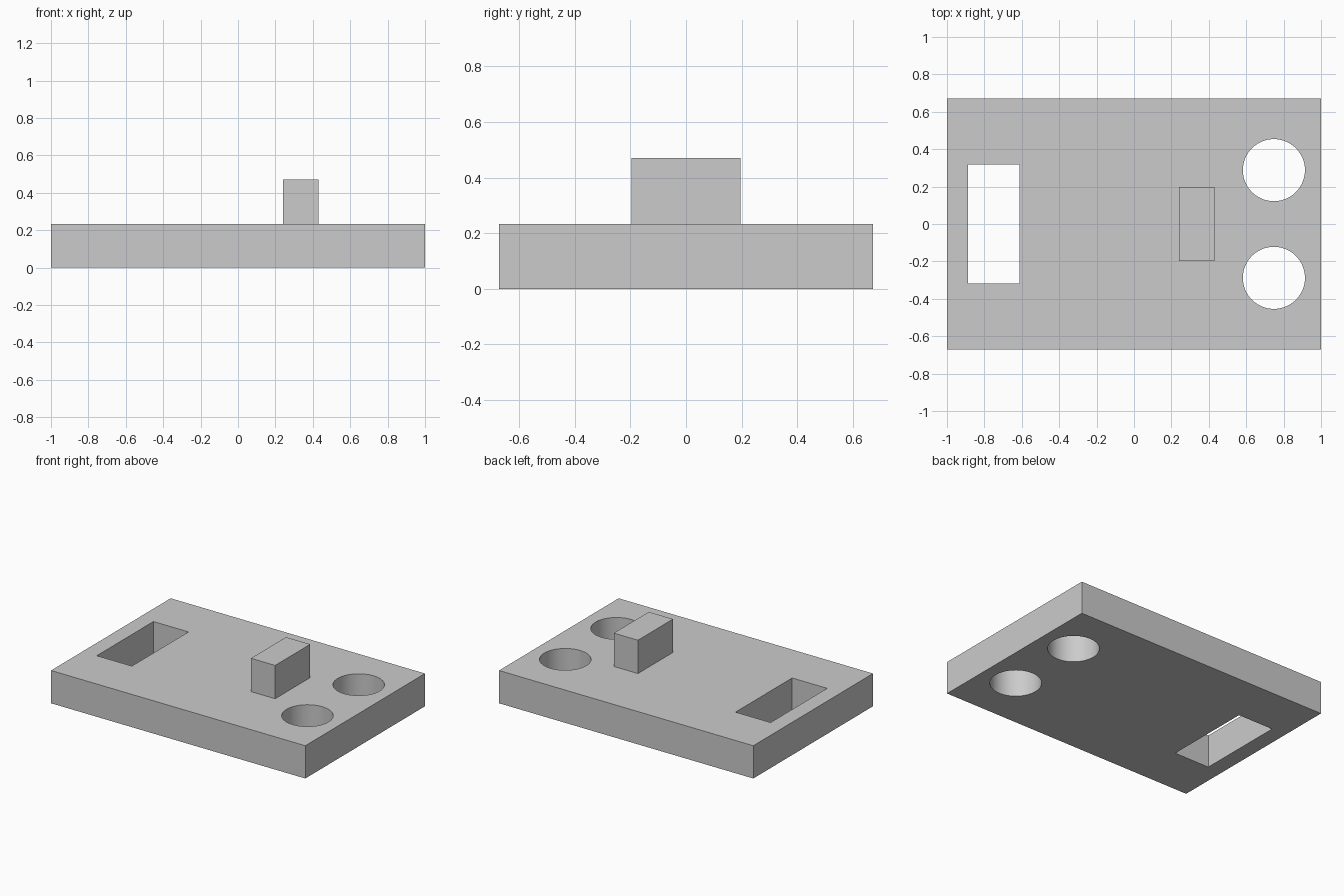
import bpy

if "Cube" in bpy.data.objects:
    bpy.data.objects.remove(bpy.data.objects["Cube"])

grey = bpy.data.materials.new("plain grey")
grey.diffuse_color = (0.6, 0.6, 0.6, 1)
grey.use_nodes = True
grey.node_tree.nodes["Principled BSDF"].inputs["Base Color"].default_value = grey.diffuse_color


def box(name, x0, x1, half_y, z0, z1):
    bpy.ops.mesh.primitive_cube_add(size=1, location=((x0 + x1) / 2, 0, (z0 + z1) / 2))
    ob = bpy.context.object
    ob.name = name
    ob.scale = (x1 - x0, 2 * half_y, z1 - z0)
    bpy.ops.object.transform_apply(location=False, rotation=False, scale=True)
    ob.data.materials.append(grey)
    return ob


def cylinder(name, x, y, radius):
    bpy.ops.mesh.primitive_cylinder_add(vertices=64, radius=radius, depth=1, location=(x, y, 0.1))
    ob = bpy.context.object
    ob.name = name
    ob.data.materials.append(grey)
    return ob


# Base plate
plate = box("base_plate", -1, 1, 0.672, 0, 0.233)

# Rectangular slot and two round through holes
cutters = [box("slot_cutter", -0.888, -0.612, 0.318, -0.4, 0.6)]
cutters += [cylinder("hole_cutter", 0.748, side * 0.288, 0.166) for side in (-1, 1)]
for cutter in cutters:
    cutter.hide_render = True
    mod = plate.modifiers.new("cut", 'BOOLEAN')
    mod.operation = 'DIFFERENCE'
    mod.solver = 'EXACT'
    mod.object = cutter

# Apply the cuts, drop the cutters, smooth the round walls
bpy.ops.object.select_all(action='DESELECT')
plate.select_set(True)
bpy.context.view_layer.objects.active = plate
for mod in list(plate.modifiers):
    bpy.ops.object.modifier_apply(modifier=mod.name)
for cutter in cutters:
    bpy.data.objects.remove(cutter)
bpy.ops.object.shade_smooth_by_angle()

# Upright block standing on the plate
box("raised_block", 0.24, 0.43, 0.197, 0.233, 0.47)
